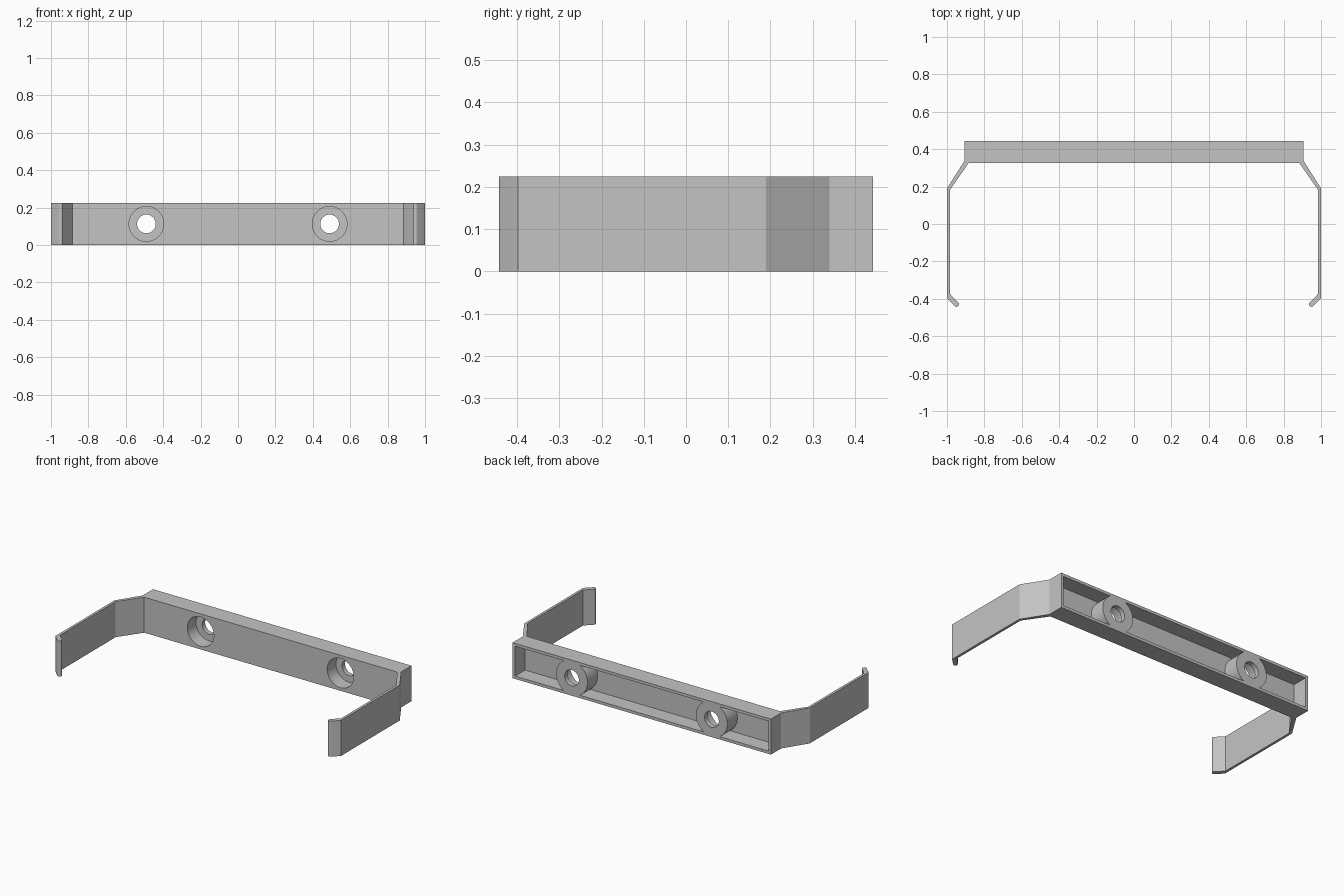
import bpy, bmesh, math
from mathutils import Matrix

if "Cube" in bpy.data.objects:
    bpy.data.objects.remove(bpy.data.objects["Cube"])

HEIGHT, MID = 0.225, 0.1125
FRONT, BACK, HALF = 0.325, 0.443, 0.905
WALL = 0.018
HOLE_X = 0.49

grey = bpy.data.materials.new("plain grey")
grey.use_nodes = True
grey.diffuse_color = (0.55, 0.55, 0.55, 1)
grey.node_tree.nodes["Principled BSDF"].inputs["Base Color"].default_value = grey.diffuse_color


def finish(name, bm):
    bmesh.ops.recalc_face_normals(bm, faces=bm.faces)
    mesh = bpy.data.meshes.new(name)
    bm.to_mesh(mesh)
    bm.free()
    mesh.materials.append(grey)
    obj = bpy.data.objects.new(name, mesh)
    bpy.context.collection.objects.link(obj)
    return obj


def box(name, half_x, y0, y1, z0, z1):
    bm = bmesh.new()
    size = Matrix.Diagonal((2 * half_x, y1 - y0, z1 - z0, 1))
    place = Matrix.Translation((0, (y0 + y1) / 2, (z0 + z1) / 2))
    bmesh.ops.create_cube(bm, size=1, matrix=place @ size)
    return finish(name, bm)


def cylinder(name, x, radius, y0, y1):
    bm = bmesh.new()
    place = Matrix.Translation((x, (y0 + y1) / 2, MID)) @ Matrix.Rotation(math.pi / 2, 4, "X")
    bmesh.ops.create_cone(bm, cap_ends=True, segments=64, radius1=radius,
                          radius2=radius, depth=y1 - y0, matrix=place)
    return finish(name, bm)


def cut(target, cutter):
    """Subtract the cutter from the target, then discard the cutter."""
    mod = target.modifiers.new("cut", "BOOLEAN")
    mod.operation, mod.solver, mod.object = "DIFFERENCE", "EXACT", cutter
    bpy.context.view_layer.objects.active = target
    bpy.ops.object.modifier_apply(modifier=mod.name)
    bpy.data.objects.remove(cutter)


def smooth(obj):
    bpy.ops.object.select_all(action="DESELECT")
    obj.select_set(True)
    bpy.context.view_layer.objects.active = obj
    bpy.ops.object.shade_smooth_by_angle(angle=math.radians(30))


# Back bar: a tray open at the back, with two screw bosses left standing
bar = box("back_bar", HALF, FRONT, BACK, 0, HEIGHT)
cavity = box("cavity_cutter", HALF - WALL, FRONT + WALL, BACK + 0.05, WALL, HEIGHT - WALL)
for x in (-HOLE_X, HOLE_X):
    cut(cavity, cylinder("boss_cutter", x, 0.11, FRONT - 0.05, BACK + 0.1))
cut(bar, cavity)

# Counterbored screw holes
for x in (-HOLE_X, HOLE_X):
    cut(bar, cylinder("counterbore_cutter", x, 0.093, FRONT - 0.05, BACK - 0.03))
    cut(bar, cylinder("hole_cutter", x, 0.05, FRONT - 0.1, BACK + 0.1))
smooth(bar)

# Spring arms: bent strip with a rounded, inward-turned lip
tip = [(0.949 + 0.014 * math.cos(a), -0.429 + 0.014 * math.sin(a))
       for a in (-math.pi / 4 - math.pi * i / 10 for i in range(11))]
profile = [(HALF, FRONT), (HALF, 0.34), (1, 0.19), (1, -0.398)] + tip + [
    (0.984, -0.374), (0.984, 0.182), (0.885, FRONT)]

for name, side in (("left_arm", 1), ("right_arm", -1)):
    bm = bmesh.new()
    face = bm.faces.new([bm.verts.new((side * x, y, 0)) for x, y in profile])
    top = bmesh.ops.extrude_face_region(bm, geom=[face])["geom"]
    bmesh.ops.translate(bm, vec=(0, 0, HEIGHT),
                        verts=[v for v in top if isinstance(v, bmesh.types.BMVert)])
    smooth(finish(name, bm))
